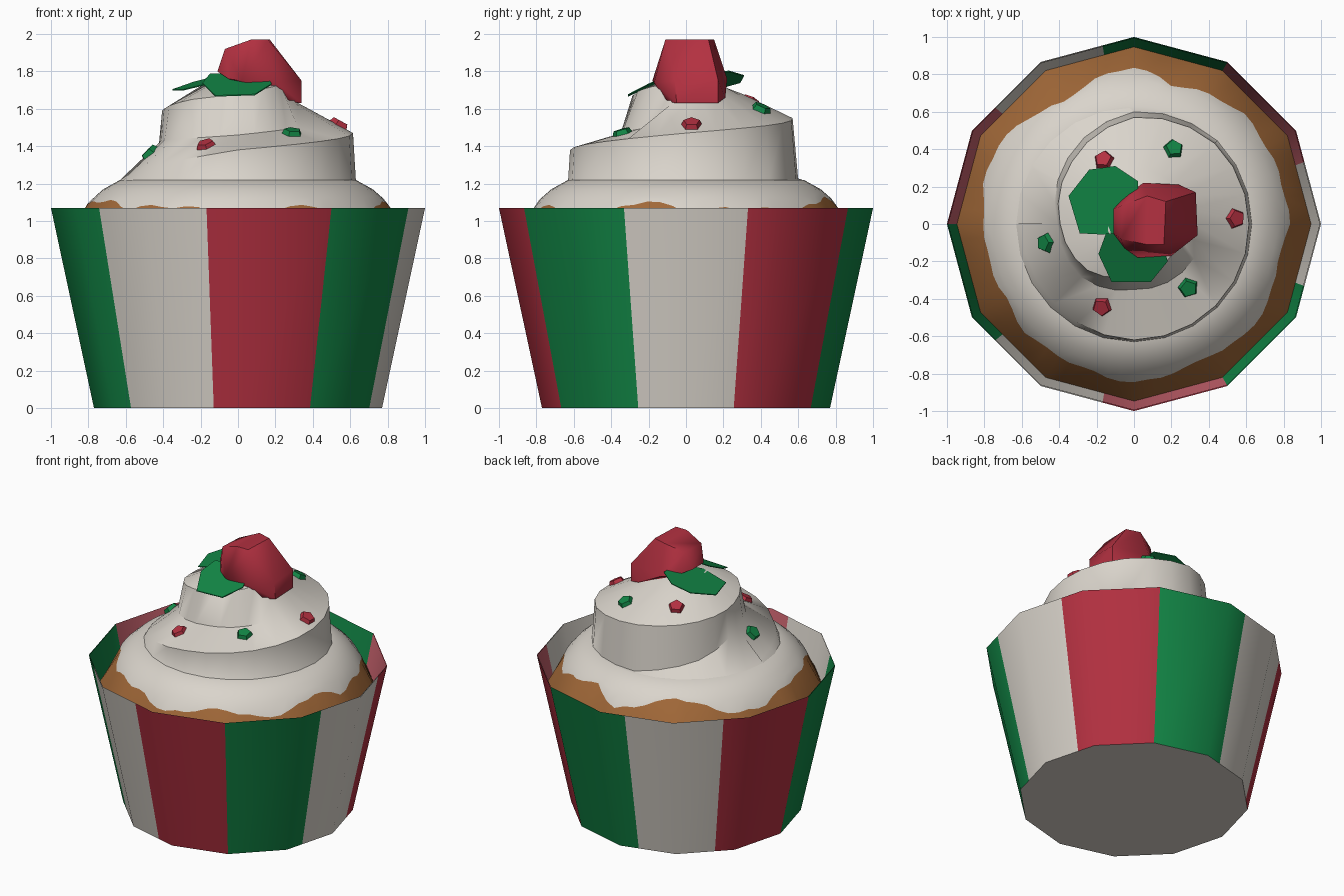
import bpy, bmesh, math
from mathutils import Vector
from mathutils.bvhtree import BVHTree

if "Cube" in bpy.data.objects:
    bpy.data.objects.remove(bpy.data.objects["Cube"])


def material(name, rgb):
    m = bpy.data.materials.new(name)
    m.diffuse_color = (*rgb, 1)
    m.use_nodes = True
    m.node_tree.nodes["Principled BSDF"].inputs["Base Color"].default_value = m.diffuse_color
    return m


RED = material("red", (0.45, 0.03, 0.052))
GREEN = material("green", (0.006, 0.235, 0.06))
WHITE = material("cream_white", (0.70, 0.66, 0.60))
BROWN = material("cake_brown", (0.36, 0.14, 0.04))
PINK = material("pale_red", (0.56, 0.12, 0.15))


def finish(name, bm, mats, angle=40):
    me = bpy.data.meshes.new(name)
    bm.to_mesh(me)
    for m in mats:
        me.materials.append(m)
    ob = bpy.data.objects.new(name, me)
    bpy.context.collection.objects.link(ob)
    bpy.ops.object.select_all(action='DESELECT')
    ob.select_set(True)
    bpy.context.view_layer.objects.active = ob
    if angle:
        bpy.ops.object.shade_smooth_by_angle(angle=math.radians(angle))
    return ob


def polar(a, r, z):
    return (r * math.cos(math.radians(a)), r * math.sin(math.radians(a)), z)


def skin(bm, columns, wrap=True, flip=False, rule=None):
    """Join columns of (angle, r, z) points, counter-clockwise, with quads."""
    vs = [[bm.verts.new(polar(*p)) for p in col] for col in columns]
    n = len(vs)
    for j in range(n if wrap else n - 1):
        c, d = vs[j], vs[(j + 1) % n]
        for i in range(len(c) - 1):
            q = [c[i], d[i], d[i + 1], c[i + 1]]
            f = bm.faces.new(q[::-1] if flip else q)
            if rule:
                f.material_index = rule(columns[j][0][0], i)
    return vs


def table(rows, a):
    """Linear interpolation in rows of (key, values...)."""
    for p, q in zip(rows, rows[1:]):
        if a <= q[0]:
            t = max(0, (a - p[0]) / (q[0] - p[0]))
            return [u + (v - u) * t for u, v in zip(p[1:], q[1:])]
    return list(rows[-1][1:])


def poly12(a):
    return math.cos(math.radians(15)) / math.cos(math.radians(a % 30 - 15))


def stripe(a, i):
    return int(((a + 0.5 - 20) % 360) // 40) % 3   # red, green, white


def cup_r(z):
    return 0.77 + 0.23 * z / 1.07


# Wrapper: twelve-sided cup with nine stripes
angles = sorted(set(range(0, 360, 30)) | {(20 + 40 * k) % 360 for k in range(9)})
bm = bmesh.new()
cols = [[(a, cup_r(z) * poly12(a), z) for z in (0, 1.07)] for a in angles]
vs = skin(bm, cols, rule=stripe)
bm.faces.new([c[0] for c in vs][::-1]).material_index = 2
finish("wrapper", bm, [RED, GREEN, WHITE])

# Inside of the wrapper above the cake
bm = bmesh.new()
skin(bm, [[(a, (cup_r(z) - 0.005) * poly12(a), z) for z in (0.8, 1.07)] for a in angles],
     flip=True, rule=stripe)
finish("wrapper_lining", bm, [PINK, GREEN, WHITE])

# Cake edge with wavy line between sponge and icing
wave = [.83, .82, .82, .83, .80, .77, .84, .80, .75, .80, .84, .83, .80, .80, .79, .82,
        .81, .82, .85, .82, .81, .84, .83, .79, .83]
wave = [(15 * i, r) for i, r in enumerate(wave)]
slope = [(.60, 1.22), (.63, 1.22), (.72, 1.17), (.80, 1.10), (.95, .84)]
bm = bmesh.new()
cols = []
for a in range(0, 360, 5):
    w = table(wave, a)[0] + 0.007 * math.sin(math.radians(a * 18 + 40))
    col = [(a, 0.95 * poly12(a), 0.84)]
    col += [(a, r, table(slope, r)[0]) for r in (w, (w + .72) / 2, .72, .63, .60)]
    cols.append(col)
skin(bm, cols, rule=lambda a, i: 0 if i == 0 else 1)
finish("cake_top", bm, [BROWN, WHITE])

# Icing swirl: wall bottom and top edge along the spiral (angle, rB, zB, rT, zT)
spiral = [(180, .63, 1.22, .60, 1.23), (225, .63, 1.22, .60, 1.30), (270, .63, 1.22, .62, 1.38),
          (360, .63, 1.22, .615, 1.47), (405, .63, 1.22, .61, 1.51), (450, .60, 1.22, .57, 1.55),
          (495, .50, 1.30, .47, 1.57), (540, .41, 1.43, .395, 1.60), (585, .40, 1.44, .35, 1.65),
          (630, .35, 1.46, .27, 1.68), (690, .37, 1.50, .26, 1.73), (705, .33, 1.62, .25, 1.72),
          (765, .30, 1.66, .24, 1.71), (810, .30, 1.68, .22, 1.71), (900, .25, 1.69, .2, 1.72)]
bm = bmesh.new()
cols = []
for a in range(180, 541, 15):
    b, zb, t, zt = table(spiral, a)
    b2, zb2, t2, zt2 = table(spiral, a + 360)
    cols.append([(a, .635, 1.215), (a, b, zb), (a, t, zt), (a, b2, zb2), (a, t2, zt2),
                 (a, .14, 1.745), (a, 0, 1.76)])
skin(bm, cols, wrap=False)
bmesh.ops.remove_doubles(bm, verts=bm.verts, dist=0.001)
tree = BVHTree.FromBMesh(bm)
finish("icing_swirl", bm, [WHITE], 45)

# Berry: faceted lump leaning to the right
pts = [(.07, -.11, 1.97), (.16, -.11, 1.97), (.17, .12, 1.97), (.07, .15, 1.97),
       (-.07, -.08, 1.92), (-.06, .1, 1.92), (-.11, -.05, 1.80), (-.11, .08, 1.80),
       (-.05, -.13, 1.76), (-.02, .17, 1.76), (.02, -.18, 1.75), (.05, .22, 1.76),
       (.20, -.17, 1.74), (.34, -.06, 1.75), (.33, .17, 1.76), (.34, -.05, 1.63),
       (.33, .17, 1.63), (.26, -.11, 1.64), (.24, .21, 1.66)]
bm = bmesh.new()
for p in pts:
    bm.verts.new(p)
bmesh.ops.convex_hull(bm, input=bm.verts)
bmesh.ops.recalc_face_normals(bm, faces=bm.faces)
finish("berry", bm, [RED], 50)


# Two flat leaves tucked under the berry
def leaf(name, outline, height):
    bm = bmesh.new()
    bm.faces.new([bm.verts.new((x, y, height(x, y))) for x, y in outline])
    bm.normal_update()
    for f in bm.faces:
        if f.normal.z < 0:
            f.normal_flip()
    r = bmesh.ops.extrude_face_region(bm, geom=bm.faces[:])
    for v in r["geom"]:
        if isinstance(v, bmesh.types.BMVert):
            v.co.z += 0.006
    bmesh.ops.recalc_face_normals(bm, faces=bm.faces)
    finish(name, bm, [GREEN], 0)


leaf("leaf_left", [(-.35, .15), (-.24, .29), (-.10, .31), (.02, .23), (.03, .05), (-.1, -.06),
                   (-.29, -.05)], lambda x, y: 1.695 + .25 * (x + .35) + .08 * (y - .1))
leaf("leaf_front", [(-.19, -.16), (-.12, -.31), (.09, -.31), (.18, -.2), (.14, -.06),
                    (-.15, -.05)], lambda x, y: 1.665 + .45 * (y + .31) + .08 * max(x, 0))

# Five-sided sprinkles resting on the icing
sprinkles = [(-.17, -.44, RED), (-.16, .34, RED), (.54, .03, RED),
             (-.47, -.10, GREEN), (.29, -.34, GREEN), (.21, .40, GREEN)]
for k, (x, y, mat) in enumerate(sprinkles):
    hit, nor, _, _ = tree.ray_cast(Vector((x, y, 3)), Vector((0, 0, -1)))
    bm = bmesh.new()
    bmesh.ops.create_cone(bm, cap_ends=True, segments=5, radius1=.06, radius2=.045, depth=.035)
    ob = finish("sprinkle_%d" % (k + 1), bm, [mat], 0)
    ob.location = hit + nor * 0.008
    ob.rotation_mode = 'QUATERNION'
    ob.rotation_quaternion = nor.to_track_quat('Z', 'Y')
